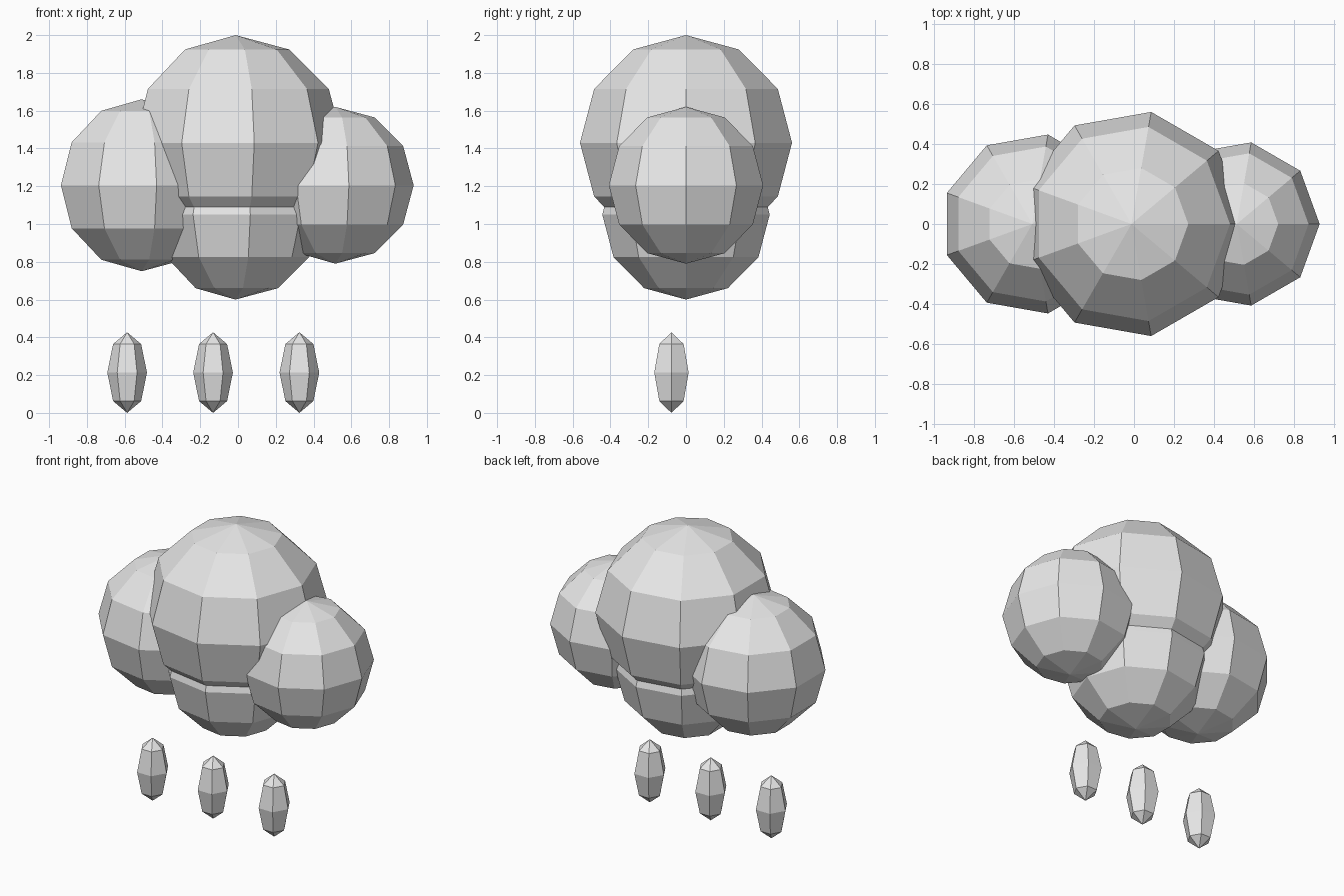
import bpy, bmesh, math

if "Cube" in bpy.data.objects:
    bpy.data.objects.remove(bpy.data.objects["Cube"])

# One light grey for the whole model
grey = bpy.data.materials.new("light_grey")
grey.diffuse_color = (0.8, 0.8, 0.8, 1.0)
grey.use_nodes = True
grey.node_tree.nodes["Principled BSDF"].inputs["Base Color"].default_value = grey.diffuse_color


def faceted_ball(name, centre, radius, height, segments, rings):
    """Flat-shaded ball with a pole up and down and a vertex column on +x."""
    bm = bmesh.new()
    top = bm.verts.new((0, 0, height))
    bottom = bm.verts.new((0, 0, -height))
    loops = []
    for i in range(1, rings):
        t = math.pi * i / rings
        loops.append([bm.verts.new((radius * math.sin(t) * math.cos(a),
                                    radius * math.sin(t) * math.sin(a),
                                    height * math.cos(t)))
                      for a in (math.tau * k / segments for k in range(segments))])
    for k in range(segments):
        n = (k + 1) % segments
        bm.faces.new((top, loops[0][k], loops[0][n]))
        bm.faces.new((bottom, loops[-1][n], loops[-1][k]))
        for upper, lower in zip(loops, loops[1:]):
            bm.faces.new((upper[k], lower[k], lower[n], upper[n]))
    bmesh.ops.recalc_face_normals(bm, faces=bm.faces)
    mesh = bpy.data.meshes.new(name)
    bm.to_mesh(mesh)
    bm.free()
    mesh.materials.append(grey)
    obj = bpy.data.objects.new(name, mesh)
    obj.location = centre
    bpy.context.collection.objects.link(obj)
    return obj


# Cloud puffs: name, x, z, radius
puffs = [
    ("cloud_top", -0.013, 1.43, 0.57),
    ("cloud_bottom", -0.013, 1.05, 0.45),
    ("cloud_left", -0.51, 1.205, 0.455),
    ("cloud_right", 0.515, 1.205, 0.415),
]
for name, x, z, r in puffs:
    faceted_ball(name, (x, 0, z), r, r, 9, 6)

# Raindrops in a row below the cloud
for name, x in (("raindrop_left", -0.587), ("raindrop_middle", -0.132),
                ("raindrop_right", 0.325)):
    faceted_ball(name, (x, -0.077, 0.2135), 0.105, 0.2135, 6, 4)
